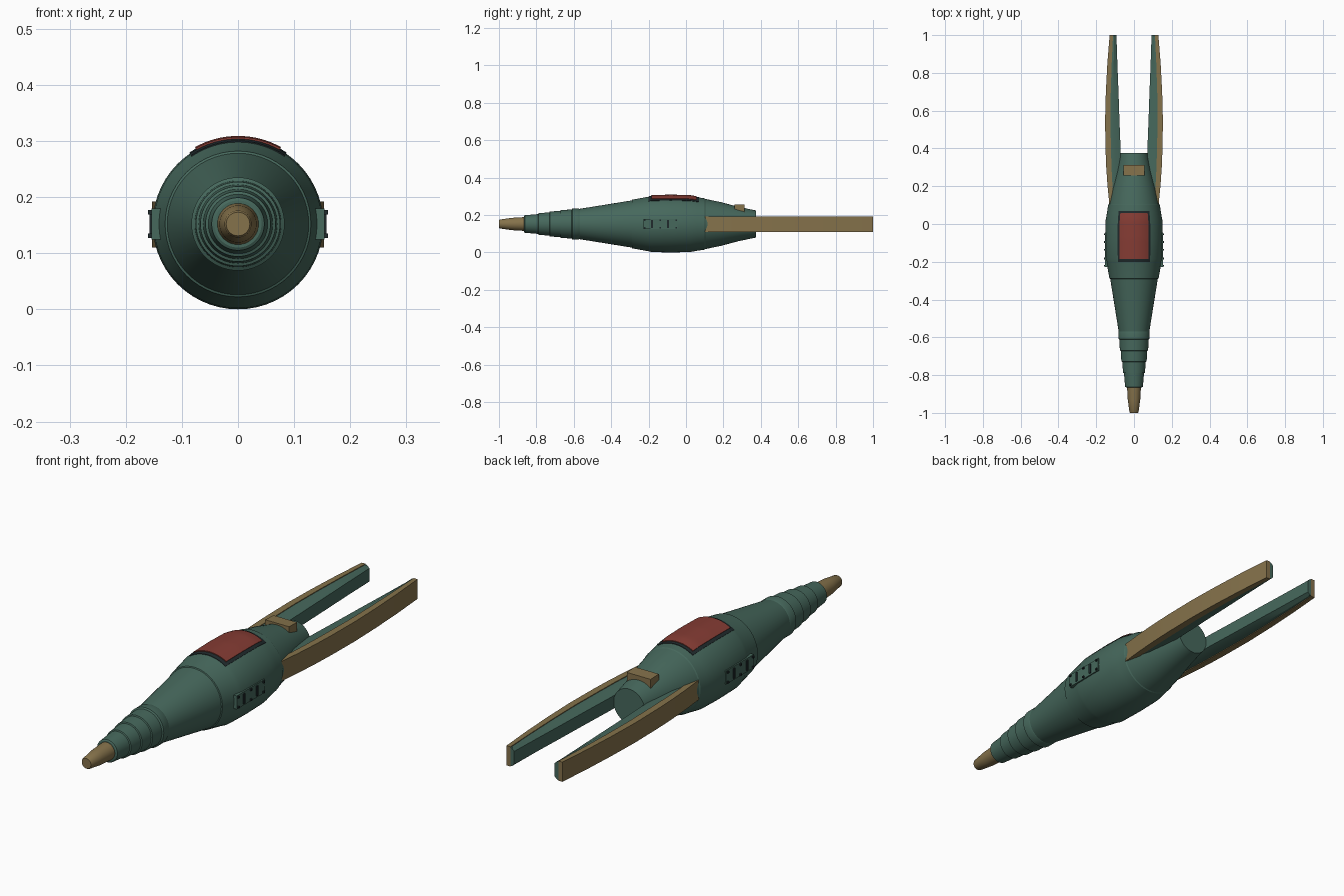
import bpy, bmesh, math
from mathutils import Vector

old = bpy.data.objects.get("Cube")
if old:
    bpy.data.objects.remove(old, do_unlink=True)

AXIS_Z = 0.152


def material(name, rgb):
    m = bpy.data.materials.new(name)
    m.use_nodes = True
    m.diffuse_color = (*rgb, 1)
    m.node_tree.nodes["Principled BSDF"].inputs["Base Color"].default_value = (*rgb, 1)
    return m


GREEN = material("dull green", (0.061, 0.138, 0.107))
GOLD = material("ochre", (0.235, 0.168, 0.070))
RED = material("brick red", (0.235, 0.045, 0.034))
DARK = material("dark slate", (0.014, 0.023, 0.025))


def finish(name, bm, mat, smooth=False):
    bmesh.ops.recalc_face_normals(bm, faces=bm.faces)
    me = bpy.data.meshes.new(name)
    bm.to_mesh(me)
    bm.free()
    me.materials.append(mat)
    ob = bpy.data.objects.new(name, me)
    bpy.context.collection.objects.link(ob)
    if smooth:
        bpy.ops.object.select_all(action="DESELECT")
        ob.select_set(True)
        bpy.context.view_layer.objects.active = ob
        bpy.ops.object.shade_smooth_by_angle(angle=math.radians(25))
    return ob


def loft(name, rings, mat, smooth=False):
    """Skin a list of equal-length closed rings and cap both ends."""
    bm = bmesh.new()
    loops = [[bm.verts.new(p) for p in ring] for ring in rings]
    for a, b in zip(loops, loops[1:]):
        for i in range(len(a)):
            j = (i + 1) % len(a)
            bm.faces.new((a[i], a[j], b[j], b[i]))
    bm.faces.new(loops[0])
    bm.faces.new(loops[-1])
    return finish(name, bm, mat, smooth)


def on_hull(y, r, angle):
    return Vector((r * math.sin(angle), y, AXIS_Z + r * math.cos(angle)))


def lathe(name, profile, mat, sides=56):
    rings = [[on_hull(y, r, math.tau * i / sides) for i in range(sides)] for y, r in profile]
    return loft(name, rings, mat, True)


def box(name, lo, hi, mat):
    (x0, y0, z0), (x1, y1, z1) = lo, hi
    rings = [[(x0, y, z0), (x1, y, z0), (x1, y, z1), (x0, y, z1)] for y in (y0, y1)]
    return loft(name, rings, mat)


# Hull with stepped nose collars
hull = [(-0.865, 0.042), (-0.862, 0.047), (-0.79, 0.053), (-0.788, 0.058),
        (-0.73, 0.062), (-0.728, 0.067), (-0.672, 0.070), (-0.67, 0.075),
        (-0.612, 0.077), (-0.608, 0.083), (-0.575, 0.083), (-0.57, 0.081),
        (-0.29, 0.126), (-0.288, 0.130), (-0.2, 0.146), (-0.185, 0.150),
        (-0.08, 0.152), (0.02, 0.150), (0.06, 0.143), (0.1, 0.137), (0.104, 0.134),
        (0.19, 0.116), (0.28, 0.092), (0.375, 0.072)]
lathe("hull", hull, GREEN)
lathe("nose_tip", [(-1.0, 0.021), (-0.995, 0.024), (-0.93, 0.033), (-0.86, 0.037)], GOLD)


def hull_radius(y):
    for (y0, r0), (y1, r1) in zip(hull, hull[1:]):
        if y0 <= y <= y1:
            return r0 + (r1 - r0) * (y - y0) / (y1 - y0)


# Curved canopy and its surround, following the hull
def hull_patch(name, y0, y1, half_angle, lift, mat, steps=16):
    rings = []
    for k in range(steps + 1):
        y = y0 + (y1 - y0) * k / steps
        r = hull_radius(y)
        angles = [half_angle * (2 * i / steps - 1) for i in range(steps + 1)]
        rings.append([on_hull(y, r + lift, a) for a in angles]
                     + [on_hull(y, r - 0.01, a) for a in reversed(angles)])
    return loft(name, rings, mat, True)


hull_patch("canopy_frame", -0.2, 0.07, 0.60, 0.002, DARK)
hull_patch("canopy", -0.185, 0.057, 0.51, 0.005, RED)

# Block on the tail
loft("tail_block", [[(x, 0.258, 0.257), (x, 0.312, 0.255), (x, 0.312, 0.208), (x, 0.258, 0.222)]
                    for x in (-0.055, 0.055)], GOLD)

# Rear prongs: outer, middle and inner edge of each station along y
stations = [(0.10, 0.130, 0.108, 0.075), (0.2, 0.140, 0.114, 0.072),
            (0.3, 0.147, 0.119, 0.070), (0.4, 0.151, 0.122, 0.071),
            (0.55, 0.153, 0.125, 0.077), (0.7, 0.149, 0.123, 0.082),
            (0.85, 0.141, 0.118, 0.088), (1.0, 0.129, 0.111, 0.093)]
LOW, HIGH, BEVEL = 0.110, 0.192, 0.014

for side, s in (("left", 1), ("right", -1)):
    plate, core = [], []
    for y, outer, mid, inner in stations:
        plate.append([(s * outer, y, LOW), (s * outer, y, HIGH), (s * mid, y, HIGH), (s * mid, y, LOW)])
        shoulder = mid - 0.35 * (mid - inner)
        core.append([(s * x, y, z) for x, z in (
            (mid, LOW + 0.003), (mid, HIGH - 0.003), (shoulder, HIGH - 0.003), (inner, HIGH - BEVEL),
            (inner, LOW + BEVEL), (shoulder, LOW + 0.003))])
    loft(side + "_prong_plate", plate, GOLD, True)
    loft(side + "_prong_core", core, GREEN, True)

    # Side panel with slots and corner bolts
    box(side + "_panel", (s * 0.12, -0.228, 0.124), (s * 0.154, -0.045, 0.18), GREEN)
    for n, y in enumerate((-0.182, -0.096)):
        box(f"{side}_slot_{n}", (s * 0.13, y - 0.005, 0.131), (s * 0.158, y + 0.005, 0.173), DARK)
    for n, y in enumerate((-0.22, -0.137, -0.053)):
        for level, z in (("low", 0.131), ("high", 0.173)):
            box(f"{side}_{level}_bolt_{n}", (s * 0.14, y - 0.004, z - 0.004),
                (s * 0.160, y + 0.004, z + 0.004), DARK)
